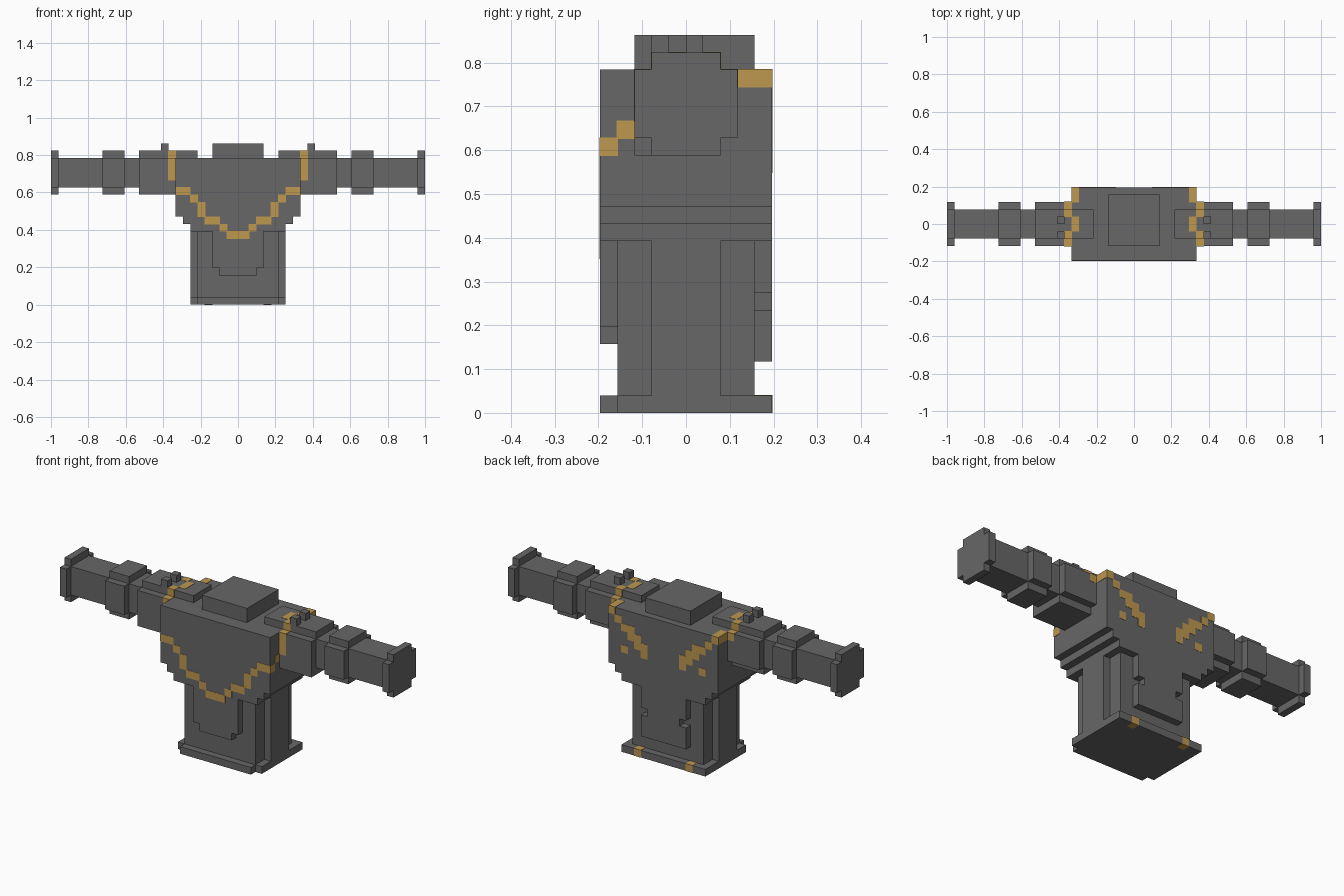
import bpy, bmesh
from mathutils import Vector

if "Cube" in bpy.data.objects:
    bpy.data.objects.remove(bpy.data.objects["Cube"], do_unlink=True)

U = 2 / 51          # one block
SWELL = 0.035       # how far gold trim stands proud, in blocks


def material(name, rgb):
    m = bpy.data.materials.new(name)
    m.use_nodes = True
    m.diffuse_color = (*rgb, 1)
    bsdf = m.node_tree.nodes["Principled BSDF"]
    bsdf.inputs["Base Color"].default_value = (*rgb, 1)
    bsdf.inputs["Roughness"].default_value = 0.8
    return m


charcoal = material("charcoal", (0.135, 0.135, 0.135))
gold = material("gold", (0.51, 0.31, 0.078))


def blocks(name, mat, boxes, mirror=False, grow=0.0):
    """One object from boxes (x0, x1, y0, y1, z0, z1) measured in blocks."""
    bm = bmesh.new()
    for x0, x1, y0, y1, z0, z1 in boxes:
        lo = Vector((x0 - grow, y0 - grow, z0 - (grow if z0 > 0 else 0)))
        hi = Vector((x1 + grow, y1 + grow, z1 + grow))
        verts = bmesh.ops.create_cube(bm, size=1)["verts"]
        for v in verts:
            v.co = Vector([(lo[i] if v.co[i] < 0 else hi[i]) * U for i in range(3)])
    me = bpy.data.meshes.new(name)
    bm.to_mesh(me)
    bm.free()
    me.materials.append(mat)
    ob = bpy.data.objects.new(name, me)
    bpy.context.collection.objects.link(ob)
    if mirror:
        mod = ob.modifiers.new("Mirror", "MIRROR")
        mod.use_mirror_merge = False
    return ob


# Torso with stepped underside, and head block on top
blocks("torso", charcoal, [(-8.5, 8.5, -5, 5, 12, 20),
                           (-7.5, 7.5, -5, 5, 11, 12),
                           (-6.5, 6.5, -5, 5, 10, 11)])
blocks("head", charcoal, [(-3.5, 3.5, -3, 4, 20, 22)])

# Lower body, side strips and foot plate with notched front corners
blocks("lower_body", charcoal, [(-5.5, 5.5, -4, 4, 1, 10)])
blocks("side_strips", charcoal, [(5.5, 6.5, -2, 2, 1, 10)], mirror=True)
blocks("foot_plate", charcoal, [(-6.5, 6.5, -4, 5, 0, 1),
                                (-5.5, 5.5, -5, -4, 0, 1)])

# Front flap and notched back flap
blocks("front_flap", charcoal, [(-3.5, 3.5, -5, -4, 5, 10),
                                (-2.5, 2.5, -5, -4, 4, 5)])
blocks("back_flap", charcoal, [(-3.5, 3.5, 4, 5, 7, 10),
                               (-2.5, 2.5, 4, 5, 6, 7),
                               (-3.5, 3.5, 4, 5, 3, 6)])


def ring(x0, x1):
    """Plus-shaped collar around the arm."""
    return [(x0, x1, -3, 3, 16, 20), (x0, x1, -2, 2, 15, 21)]


# Arms
blocks("arms", charcoal, [(8.5, 24.5, -2, 2, 16, 20)], mirror=True)
blocks("shoulder_cuffs", charcoal, ring(8.5, 13.5) + [(5.5, 8.5, -2, 2, 20, 21),
       (8.5, 13.5, -3, -2, 15, 16)], mirror=True)
blocks("forearm_bands", charcoal, ring(15.5, 18.5), mirror=True)
blocks("hand_plates", charcoal, ring(24.5, 25.5), mirror=True)
blocks("shoulder_studs", charcoal, [(9.5, 10.5, y, y + 1, 21, 22) for y in (-2, 0)],
       mirror=True)

# Gold chain on the chest
blocks("chest_chain", gold, [(6.5, 8.5, -5, -4, 15, 16),
                             (5.5, 6.5, -5, -4, 14, 15),
                             (4.5, 5.5, -5, -4, 12, 14),
                             (2.5, 4.5, -5, -4, 11, 12),
                             (1.5, 2.5, -5, -4, 10, 11),
                             (0, 1.5, -5, -4, 9, 10)], mirror=True, grow=SWELL)

# Gold chain over the shoulders
blocks("shoulder_chain", gold, [(7.5, 8.5, -4, -3, 16, 17),
                                (8.5, 9.5, -3, -2, 17, 20),
                                (8.5, 9.5, -2, -1, 20, 21),
                                (7.5, 8.5, -1, 1, 20, 21),
                                (8.5, 9.5, 1, 2, 20, 21),
                                (8.5, 9.5, 2, 3, 19, 20),
                                (7.5, 8.5, 3, 5, 19, 20)], mirror=True, grow=SWELL)

# Gold trails on the back, as (x, z) cells
trail = [(7, 18), (6, 17), (5, 17), (5, 16), (4, 16), (4, 15), (3, 15), (3, 14), (6, 14)]
blocks("back_trails", gold, [(x - .5, x + .5, 4, 5, z, z + 1) for x, z in trail],
       mirror=True, grow=SWELL)

# Gold marks on the back edge of the foot plate
marks = blocks("foot_marks", gold, [(3.5, 4.5, 4, 5, 0, 1)], mirror=True, grow=SWELL)
for v in marks.data.vertices:       # show on the underside too
    if v.co.z < 0.01:
        v.co.z = -0.0008
